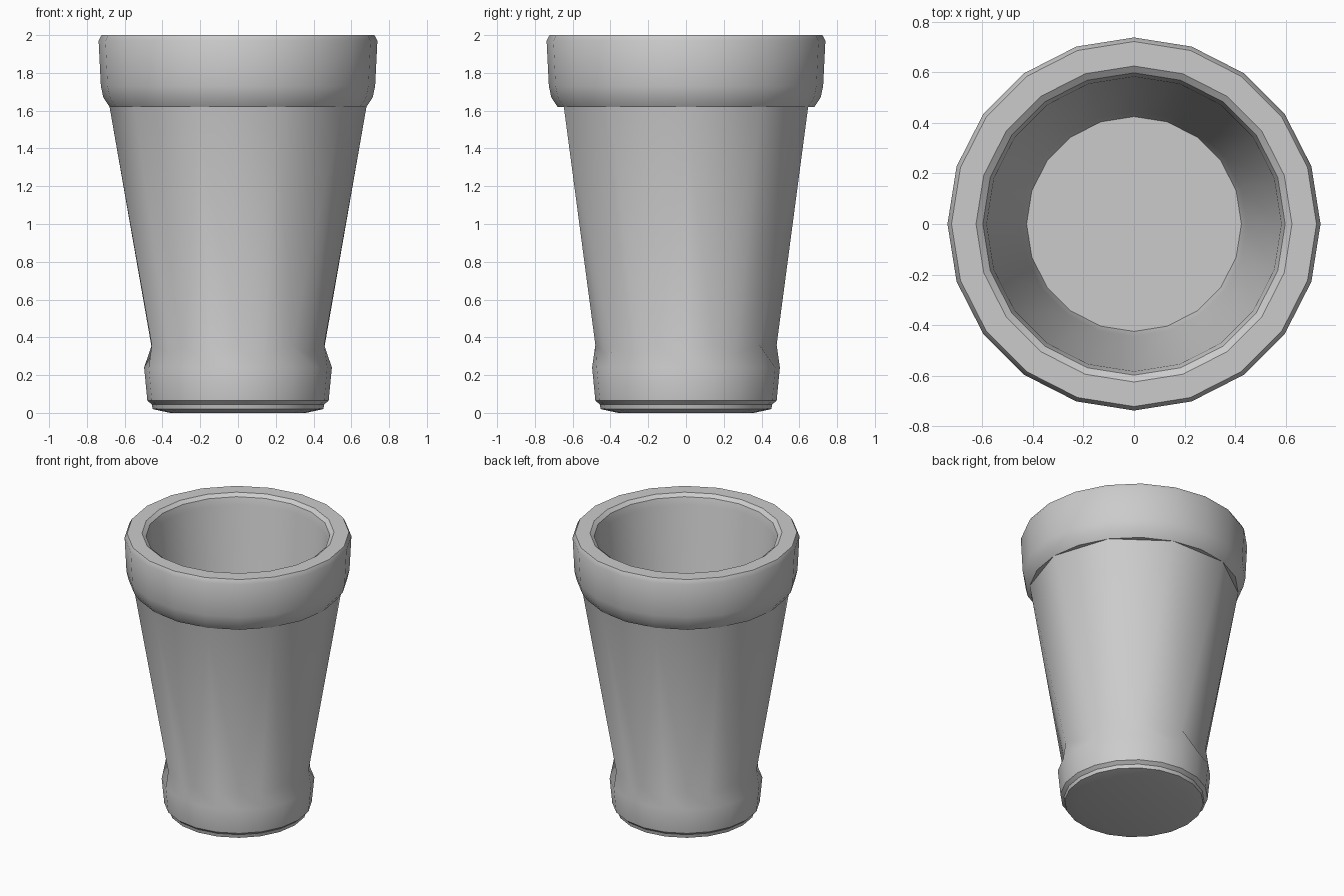
import bpy, bmesh, math

if "Cube" in bpy.data.objects:
    bpy.data.objects.remove(bpy.data.objects["Cube"])

SIDES = 20
bm = bmesh.new()


def ring(r, z, step=1, offset=0):
    # every vertex sits on the 20-sided angle grid
    return [bm.verts.new((r * math.cos(2 * math.pi * i / SIDES),
                          r * math.sin(2 * math.pi * i / SIDES), z))
            for i in range(offset, SIDES, step)]


def bridge(a, b):
    n = len(a)
    for i in range(n):
        j = (i + 1) % n
        bm.faces.new((a[i], a[j], b[j], b[i]))


def lathe(profile, start=None):
    rings = [start] if start else []
    rings += [ring(r, z) for r, z in profile]
    for a, b in zip(rings, rings[1:]):
        bridge(a, b)
    return rings[0], rings[-1]


# Zigzag neck where the ten-sided body meets the round foot
peaks = ring(0.48, 0.36, 2, 1)
valleys = ring(0.452, 0.315, 2, 0)
neck = [v for pair in zip(valleys, peaks) for v in pair]

# Foot: twenty sides, small chamfer and slightly raised bottom edge
_, base = lathe([(0.497, 0.24), (0.48, 0.065), (0.457, 0.045),
                 (0.452, 0.02), (0.36, 0.0)], neck)
bm.faces.new(base)

# Rim, mouth, inner wall and floor
rim, floor = lathe([(0.68, 1.62), (0.713, 1.67), (0.726, 1.73), (0.738, 1.97),
                    (0.722, 2.0), (0.625, 2.0), (0.598, 1.98), (0.583, 1.93),
                    (0.445, 0.28), (0.425, 0.22)])
bm.faces.new(floor)

# Tapered body: ten corners at the top
top = rim[::2]
for k in range(10):
    n = (k + 1) % 10
    bm.faces.new((top[k], top[n], peaks[k]))
    bm.faces.new((top[k], peaks[k], valleys[k]))
    bm.faces.new((top[n], valleys[n], peaks[k]))
    bm.faces.new((top[k], rim[2 * k + 1], top[n]))

bmesh.ops.recalc_face_normals(bm, faces=bm.faces[:])
mesh = bpy.data.meshes.new("pot")
bm.to_mesh(mesh)
bm.free()
pot = bpy.data.objects.new("pot", mesh)
bpy.context.collection.objects.link(pot)
bpy.context.view_layer.objects.active = pot
pot.select_set(True)
bpy.ops.object.shade_smooth_by_angle(angle=math.radians(35))
